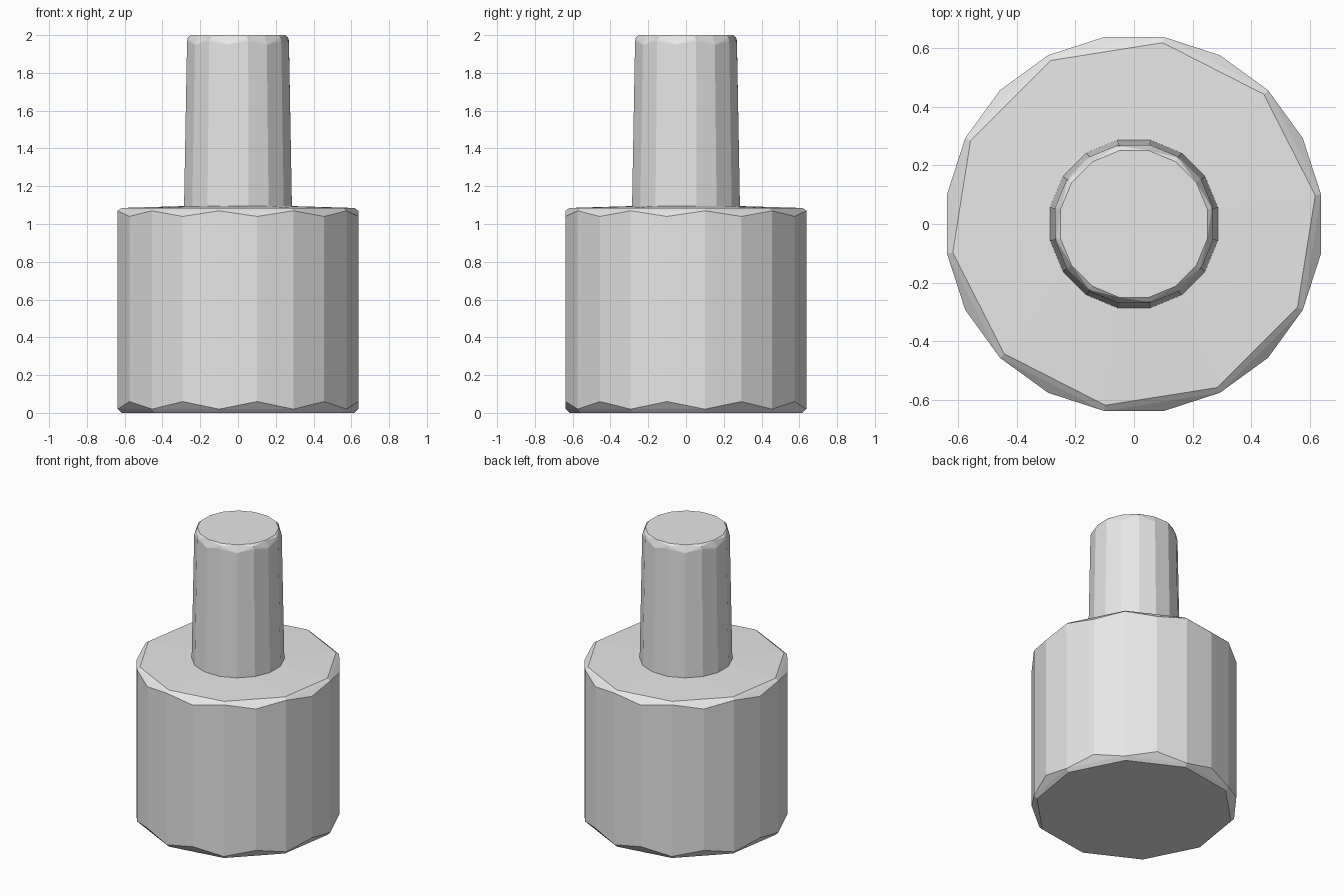
import bpy
import bmesh
from math import cos, sin, pi, radians

cube = bpy.data.objects.get("Cube")
if cube:
    bpy.data.objects.remove(cube, do_unlink=True)

grey = bpy.data.materials.new("plain grey")
grey.use_nodes = True
colour = (0.8, 0.8, 0.8, 1)
grey.diffuse_color = colour
grey.node_tree.nodes["Principled BSDF"].inputs["Base Color"].default_value = colour


def ring(sides, radius, z, z_odd=None, step=1):
    """Points round the z axis with flats on the axes; odd ones may differ in height."""
    points = []
    for i in range(0, sides, step):
        a = 2 * pi * (i + 0.5) / sides
        height = z_odd if z_odd is not None and i % 2 else z
        points.append((radius * cos(a), radius * sin(a), height))
    return points


def faceted_solid(name, points):
    """Wrap the rings in a flat-shaded convex skin with merged flat faces."""
    bm = bmesh.new()
    verts = [bm.verts.new(p) for p in points]
    bmesh.ops.convex_hull(bm, input=verts)
    loose = [v for v in bm.verts if not v.link_faces]
    bmesh.ops.delete(bm, geom=loose, context='VERTS')
    bmesh.ops.dissolve_limit(bm, angle_limit=radians(0.5),
                             verts=bm.verts[:], edges=bm.edges[:])
    bmesh.ops.recalc_face_normals(bm, faces=bm.faces[:])
    mesh = bpy.data.meshes.new(name)
    bm.to_mesh(mesh)
    bm.free()
    mesh.materials.append(grey)
    obj = bpy.data.objects.new(name, mesh)
    bpy.context.collection.objects.link(obj)
    return obj


# Wide drum with unevenly chipped rims and a slightly domed top
faceted_solid("drum_body",
              ring(20, 0.625, 0, step=2)
              + ring(20, 0.645, 0.02, 0.06)
              + ring(20, 0.645, 1.07, 1.04)
              + ring(20, 0.625, 1.085, step=2)
              + ring(16, 0.29, 1.095))

# Tapered stem with a chamfered end
faceted_solid("stem",
              ring(16, 0.292, 1.05)
              + ring(16, 0.29, 1.1)
              + ring(16, 0.275, 1.97, 1.95)
              + ring(16, 0.271, 1.987, step=2)
              + ring(16, 0.255, 2.0))
